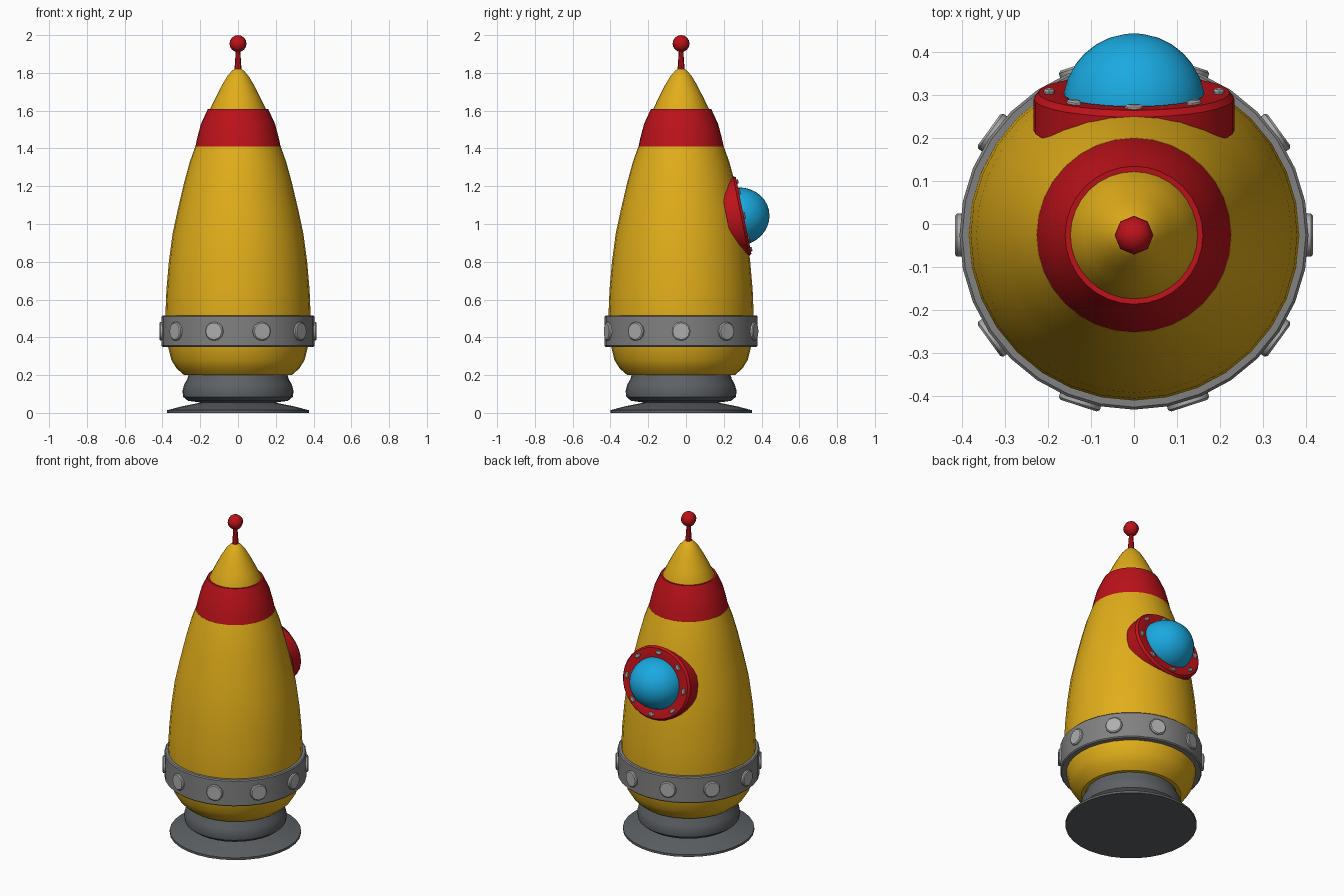
import bpy, bmesh, math
from mathutils import Matrix, Vector

if "Cube" in bpy.data.objects:
    bpy.data.objects.remove(bpy.data.objects["Cube"])

CY = -0.026  # y of the rocket axis


def material(name, rgb):
    m = bpy.data.materials.new(name)
    m.diffuse_color = (*rgb, 1)
    m.use_nodes = True
    m.node_tree.nodes["Principled BSDF"].inputs["Base Color"].default_value = m.diffuse_color
    return m


YELLOW = material("yellow", (0.75, 0.42, 0.01))
RED = material("red", (0.50, 0.006, 0.01))
BLUE = material("blue", (0.01, 0.40, 0.75))
STEEL = material("steel", (0.22, 0.22, 0.22))
DARK = material("dark_grey", (0.11, 0.12, 0.13))
LIGHT = material("light_grey", (0.42, 0.42, 0.42))


def finish(bm, name, mat, matrix=Matrix(), angle=35):
    bmesh.ops.remove_doubles(bm, verts=bm.verts, dist=1e-5)
    bmesh.ops.recalc_face_normals(bm, faces=bm.faces)
    mesh = bpy.data.meshes.new(name)
    bm.to_mesh(mesh)
    bm.free()
    mesh.materials.append(mat)
    ob = bpy.data.objects.new(name, mesh)
    bpy.context.collection.objects.link(ob)
    ob.matrix_world = matrix
    bpy.ops.object.select_all(action='DESELECT')
    ob.select_set(True)
    bpy.context.view_layer.objects.active = ob
    bpy.ops.object.shade_smooth_by_angle(angle=math.radians(angle))
    return ob


def revolve(bm, profile, segs, matrix=Matrix(), closed=False):
    pts = profile + profile[:1] if closed else profile
    part = bmesh.new()
    vs = [part.verts.new((r, 0, z)) for r, z in pts]
    es = [part.edges.new(p) for p in zip(vs, vs[1:])]
    bmesh.ops.spin(part, geom=vs + es, axis=(0, 0, 1), cent=(0, 0, 0),
                   angle=2 * math.pi, steps=segs, use_duplicate=False)
    bmesh.ops.remove_doubles(part, verts=part.verts, dist=1e-5)
    part.transform(matrix)
    tmp = bpy.data.meshes.new("tmp")
    part.to_mesh(tmp)
    part.free()
    bm.from_mesh(tmp)
    bpy.data.meshes.remove(tmp)


def lathe(name, profile, mat, segs=32, matrix=Matrix.Translation((0, CY, 0)), closed=False, angle=35):
    bm = bmesh.new()
    revolve(bm, profile, segs, matrix, closed)
    return finish(bm, name, mat, angle=angle)


# Flared foot disc and exhaust nozzle
lathe("foot_disc", [(0, 0), (0.375, 0), (0.375, 0.014), (0.30, 0.034), (0.22, 0.050),
                    (0.16, 0.062), (0, 0.062)], DARK)
lathe("nozzle", [(0, 0.055), (0.20, 0.055), (0.265, 0.064), (0.29, 0.085), (0.294, 0.115),
                 (0.285, 0.15), (0.268, 0.18), (0.26, 0.21), (0, 0.21)], DARK)

# Hull and nose cone
lathe("hull", [(0, 0.20), (0.285, 0.20), (0.325, 0.235), (0.353, 0.28), (0.370, 0.35),
               (0.380, 0.43), (0.384, 0.53), (0.379, 0.65), (0.366, 0.80), (0.346, 0.95),
               (0.318, 1.08), (0.285, 1.22), (0.255, 1.33), (0.226, 1.41), (0, 1.41)], YELLOW)
lathe("nose_cone", [(0, 1.58), (0.152, 1.58), (0.147, 1.61), (0.118, 1.67), (0.085, 1.735),
                    (0.055, 1.785), (0.028, 1.815), (0, 1.83)], YELLOW)

# Red collar
lathe("collar", [(0, 1.398), (0.228, 1.398), (0.216, 1.455), (0.196, 1.53), (0.160, 1.608),
                 (0.14, 1.606), (0, 1.606)], RED)

# Antenna
lathe("antenna_rod", [(0, 1.80), (0.020, 1.80), (0.011, 1.93), (0, 1.93)], RED, 8)
ball = [(0.045 * math.sin(t * math.pi / 8), 1.955 - 0.045 * math.cos(t * math.pi / 8))
        for t in range(9)]
lathe("antenna_ball", ball, RED, 8, angle=60)

# Belt with ten studs
lathe("belt", [(0.37, 0.35), (0.399, 0.35), (0.405, 0.356), (0.405, 0.510), (0.399, 0.516),
               (0.37, 0.516)], STEEL, closed=True)
bm = bmesh.new()
for i in range(10):
    m = (Matrix.Translation((0, CY, 0.432)) @ Matrix.Rotation(i * math.tau / 10, 4, 'Z')
         @ Matrix.Translation((0.39, 0, 0)) @ Matrix.Rotation(math.pi / 2, 4, 'Y'))
    revolve(bm, [(0, 0), (0.050, 0), (0.050, 0.021), (0.044, 0.026), (0, 0.026)], 12, m)
finish(bm, "belt_studs", LIGHT)

# Porthole frame: local z points out of the hull, tilted upward
PORT = (Matrix.Translation((0, 0.305, 1.045)) @ Matrix.Rotation(math.radians(-78.5), 4, 'X')
        @ Matrix.Diagonal((1, 0.93, 1, 1)))
lathe("porthole_frame", [(0.14, -0.09), (0.233, -0.09), (0.233, -0.014), (0.222, 0.0),
                         (0.172, 0.0), (0.14, -0.01)], RED, matrix=PORT, closed=True)

# Rivets around the frame
bm = bmesh.new()
for i in range(8):
    m = (PORT @ Matrix.Rotation(i * math.tau / 8, 4, 'Z') @ Matrix.Translation((0.197, 0, -0.01))
         @ Matrix.Diagonal((0.75, 1.25, 1, 1)))
    revolve(bm, [(0, 0), (0.017, 0), (0.017, 0.015), (0.012, 0.019), (0, 0.019)], 8, m)
finish(bm, "porthole_rivets", LIGHT)

# Glass dome
dome = [(0.165 * math.cos(t * math.pi / 16), -0.028 + 0.165 * math.sin(t * math.pi / 16))
        for t in range(9)]
lathe("porthole_dome", [(0, -0.06), (0.165, -0.06)] + dome, BLUE, matrix=PORT)
